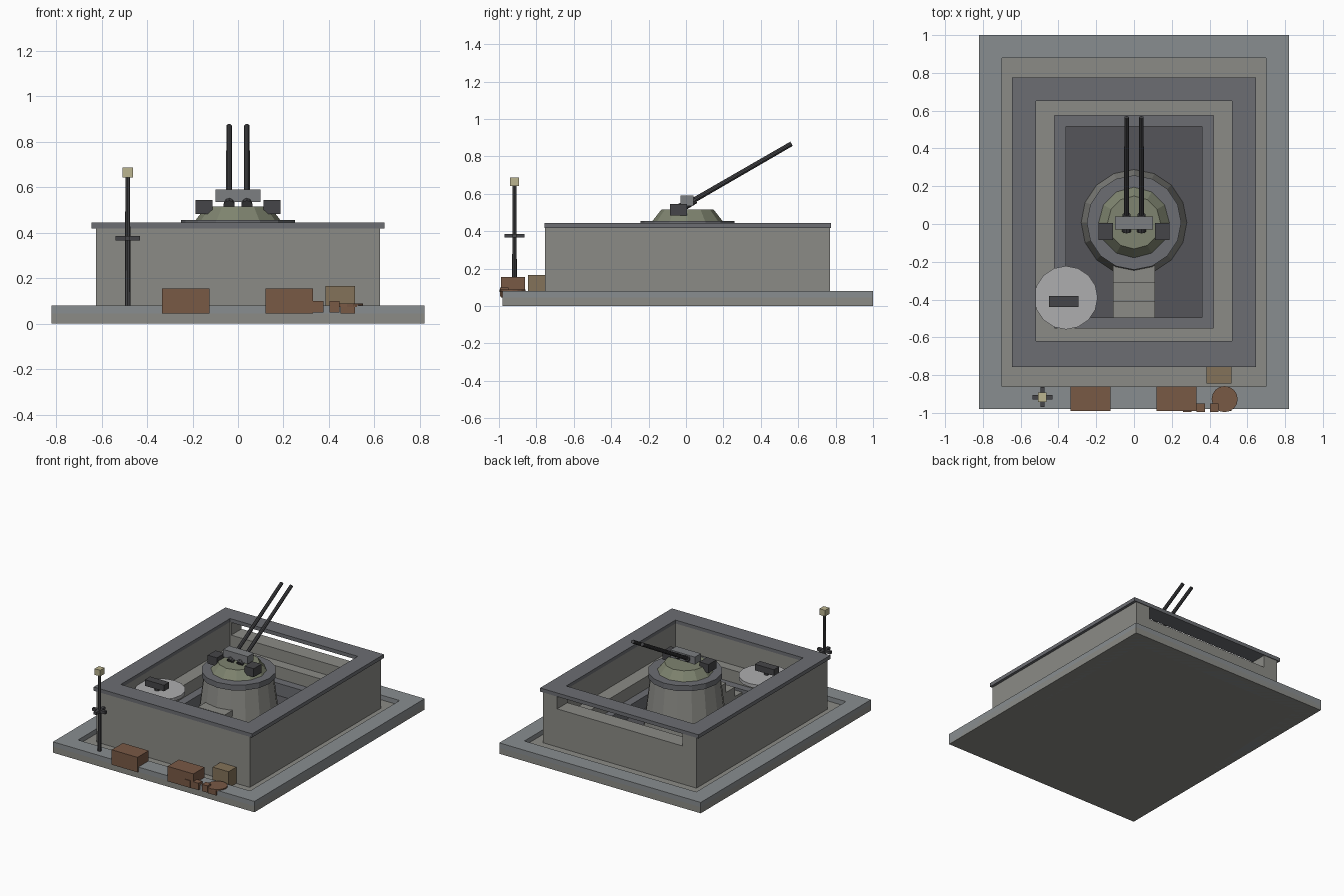
import bpy, bmesh, math
from mathutils import Vector

if "Cube" in bpy.data.objects:
    bpy.data.objects.remove(bpy.data.objects["Cube"])


def material(name, r, g, b):
    m = bpy.data.materials.new(name)
    m.diffuse_color = (r, g, b, 1)
    m.use_nodes = True
    m.node_tree.nodes["Principled BSDF"].inputs["Base Color"].default_value = m.diffuse_color
    return m


SLAB = material("slab_concrete", 0.25, 0.27, 0.28)
CONCRETE = material("warm_concrete", 0.26, 0.26, 0.24)
COPING = material("coping_grey", 0.15, 0.155, 0.17)
FLOOR = material("floor_dark", 0.09, 0.09, 0.10)
STEEL = material("dark_steel", 0.06, 0.06, 0.065)
PALE = material("pale_metal", 0.42, 0.42, 0.43)
MID = material("mid_grey", 0.2, 0.21, 0.22)
OLIVE = material("olive", 0.21, 0.23, 0.16)
WOOD = material("brown_wood", 0.19, 0.10, 0.06)
TAN = material("tan_wood", 0.23, 0.17, 0.10)
LAMP = material("lamp_cream", 0.50, 0.46, 0.28)


def finish(name, bm, mat):
    bmesh.ops.recalc_face_normals(bm, faces=bm.faces)
    me = bpy.data.meshes.new(name)
    bm.to_mesh(me)
    bm.free()
    me.materials.append(mat)
    ob = bpy.data.objects.new(name, me)
    bpy.context.collection.objects.link(ob)
    return ob


def box(name, x, y, z, mat):
    """Box from (min, max) ranges."""
    bm = bmesh.new()
    bmesh.ops.create_cube(bm, size=1)
    for v in bm.verts:
        v.co = Vector([(a + b) / 2 + c * (b - a) for (a, b), c in zip((x, y, z), v.co)])
    return finish(name, bm, mat)


def frame(name, outer, inner, z, mat):
    """Rectangular ring; outer and inner are (half x, y min, y max)."""
    bm = bmesh.new()

    def loop(r, h):
        hx, a, b = r
        return [bm.verts.new((px, py, h)) for px, py in ((-hx, a), (hx, a), (hx, b), (-hx, b))]

    loops = [loop(outer, z[0]), loop(outer, z[1]), loop(inner, z[1]), loop(inner, z[0])]
    for k in range(4):
        p, q = loops[k], loops[(k + 1) % 4]
        for i in range(4):
            j = (i + 1) % 4
            bm.faces.new((p[i], p[j], q[j], q[i]))
    return finish(name, bm, mat)


def rod(name, p, q, r1, r2, mat, sides=12):
    """Cylinder or cone frustum between two points."""
    p, q = Vector(p), Vector(q)
    bm = bmesh.new()
    bmesh.ops.create_cone(bm, cap_ends=True, segments=sides, radius1=r1, radius2=r2,
                          depth=(q - p).length)
    rot = Vector((0, 0, 1)).rotation_difference(q - p)
    for v in bm.verts:
        v.co = rot @ v.co + (p + q) / 2
    return finish(name, bm, mat)


# Base slab with raised rim
SLAB_R = (0.82, -0.98, 1.0)
PAD_R = (0.70, -0.86, 0.88)
box("base_pad", (-0.82, 0.82), (-0.98, 1.0), (0, 0.045), CONCRETE)
frame("slab_rim", SLAB_R, PAD_R, (0, 0.08), SLAB)

# Emplacement wall with a viewing slot along the back
INNER = (0.52, -0.62, 0.65)
wall = frame("wall", (0.625, -0.755, 0.77), INNER, (0.045, 0.42), CONCRETE)
cutter = box("slot_cutter", (-0.51, 0.51), (0.6, 0.9), (0.325, 0.5), CONCRETE)
cutter.hide_render = True
mod = wall.modifiers.new("slot", 'BOOLEAN')
mod.operation = 'DIFFERENCE'
mod.solver = 'EXACT'
mod.object = cutter
bpy.context.view_layer.objects.active = wall
bpy.ops.object.modifier_apply(modifier=mod.name)
bpy.data.objects.remove(cutter)
frame("coping", (0.645, -0.757, 0.775), INNER, (0.418, 0.445), COPING)

# Stepped interior and floor
LEDGE = (0.42, -0.55, 0.575)
PIT = (0.36, -0.495, 0.515)
frame("firing_ledge", INNER, LEDGE, (0.045, 0.24), CONCRETE)
frame("lower_step", LEDGE, PIT, (0.045, 0.15), COPING)
box("pit_floor", (-0.36, 0.36), (-0.495, 0.515), (0.03, 0.06), FLOOR)
for i, y0 in enumerate((-0.495, -0.41, -0.31)):
    box(f"stair_{i + 1}", (-0.11, 0.11), (y0, -0.22), (0.06, 0.13 + 0.07 * i), CONCRETE)

# Gun pedestal, flange and turret
CY = 0.008
rod("pedestal", (0, CY, 0.06), (0, CY, 0.42), 0.28, 0.235, CONCRETE, 16)
rod("pedestal_flange", (0, CY, 0.415), (0, CY, 0.455), 0.25, 0.25, COPING, 16)
rod("turret", (0, CY, 0.455), (0, CY, 0.515), 0.187, 0.14, OLIVE, 12)
box("gun_mantlet", (-0.10, 0.10), (-0.03, 0.04), (0.535, 0.59), MID)

# Twin barrels and side boxes
a = math.radians(30)
aim = Vector((0, math.cos(a), math.sin(a)))
for side, s in (("left", -1), ("right", 1)):
    root = Vector((s * 0.039, -0.02, 0.53))
    rod(f"barrel_{side}", root, root + aim * 0.675, 0.014, 0.013, STEEL, 10)
    rod(f"breech_{side}", root - aim * 0.02, root + aim * 0.08, 0.025, 0.022, STEEL, 10)
    box(f"side_box_{side}", sorted((s * 0.112, s * 0.187)), (-0.085, 0.005),
        (0.483, 0.545), STEEL)

# Round instrument table
rod("table_leg", (-0.36, -0.39, 0.06), (-0.36, -0.39, 0.345), 0.03, 0.03, STEEL)
rod("table_top", (-0.36, -0.39, 0.34), (-0.36, -0.39, 0.365), 0.168, 0.168, PALE, 16)
rod("instrument_post", (-0.37, -0.41, 0.36), (-0.37, -0.41, 0.39), 0.02, 0.02, STEEL, 8)
box("instrument_box", (-0.45, -0.295), (-0.44, -0.38), (0.385, 0.43), STEEL)

# Lamp post with cross arms
LX, LY = -0.485, -0.917
rod("lamp_post", (LX, LY, 0.08), (LX, LY, 0.65), 0.013, 0.01, STEEL, 8)
box("post_arm_x", (LX - 0.053, LX + 0.053), (LY - 0.011, LY + 0.011), (0.365, 0.385), STEEL)
box("post_arm_y", (LX - 0.011, LX + 0.011), (LY - 0.053, LY + 0.053), (0.365, 0.385), STEEL)
box("lamp", (LX - 0.023, LX + 0.023), (LY - 0.025, LY + 0.025), (0.642, 0.687), LAMP)

# Crates and stores in front of the wall
box("crate_left", (-0.335, -0.125), (-0.99, -0.86), (0.045, 0.155), WOOD)
box("crate_right", (0.12, 0.33), (-0.99, -0.86), (0.045, 0.155), WOOD)
box("tan_crate", (0.385, 0.515), (-0.845, -0.755), (0.045, 0.165), TAN)
for i, x in enumerate((0.26, 0.33, 0.402)):
    box(f"small_box_{i + 1}", (x, x + 0.045), (-0.995, -0.95), (0.05, 0.10), WOOD)
box("table_block", (0.45, 0.515), (-0.99, -0.93), (0.045, 0.08), WOOD)
rod("low_table", (0.48, -0.927, 0.074), (0.48, -0.927, 0.088), 0.069, 0.069, WOOD, 16)
